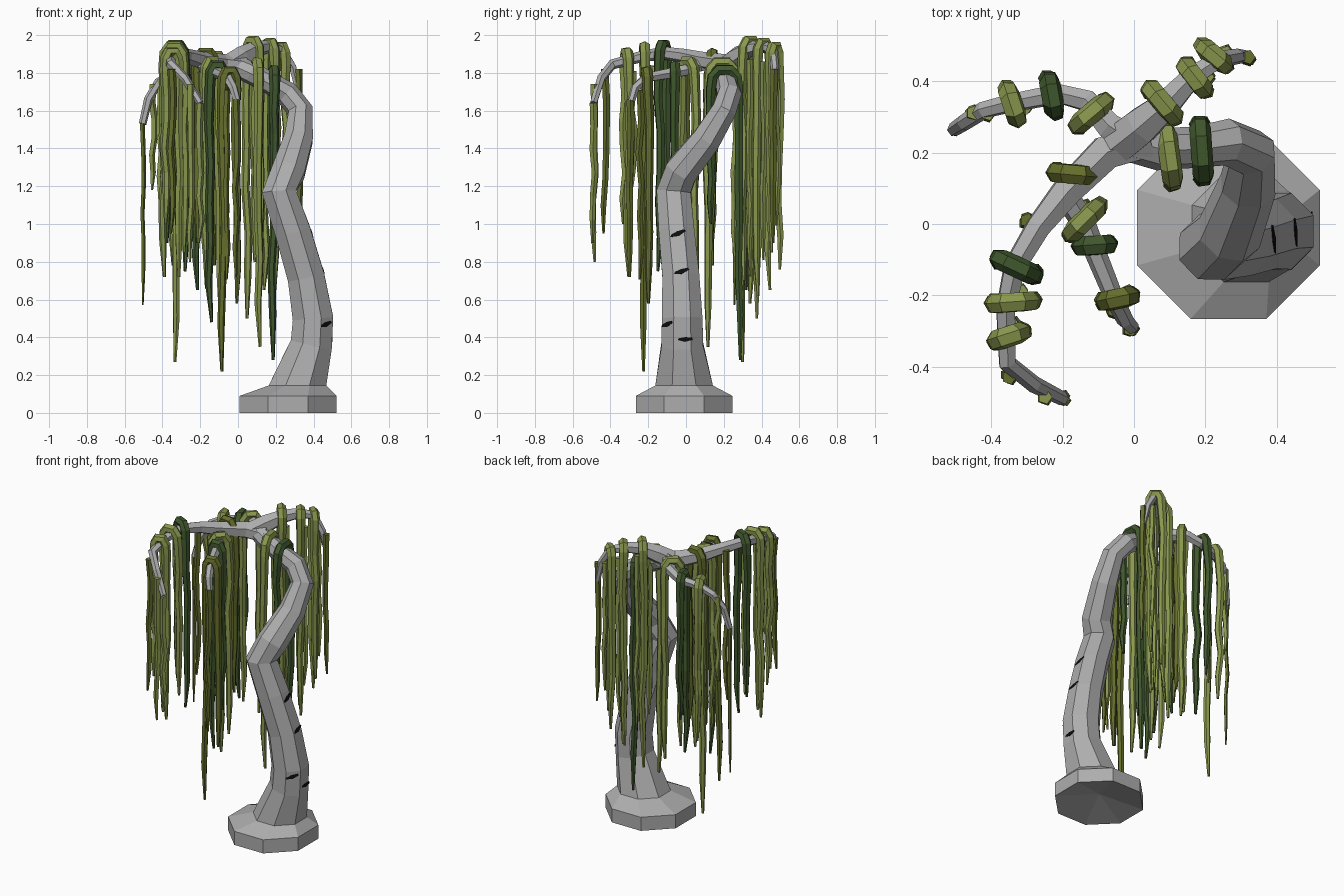
import bpy, math, random
from mathutils import Vector
from mathutils.bvhtree import BVHTree

if "Cube" in bpy.data.objects:
    bpy.data.objects.remove(bpy.data.objects["Cube"])

random.seed(4)


def mat(name, rgb):
    m = bpy.data.materials.new(name)
    m.diffuse_color = (*rgb, 1)
    m.use_nodes = True
    m.node_tree.nodes["Principled BSDF"].inputs["Base Color"].default_value = m.diffuse_color
    return m


BARK = mat("grey bark", (0.42, 0.42, 0.42))
CRACK = mat("black crack", (0.004, 0.004, 0.004))
LIGHT = mat("light olive", (0.25, 0.31, 0.075))
OLIVE = mat("deep olive", (0.13, 0.155, 0.025))
GREEN = mat("dark green", (0.05, 0.095, 0.026))


def tube(name, pts, radii, sides, material, upright=0, turn=0.0):
    """Faceted tube along pts; the first `upright` rings stay level."""
    pts = [Vector(p) for p in pts]
    n = len(pts)
    verts, faces = [], []
    u = t_old = None
    for i, (p, r) in enumerate(zip(pts, radii)):
        a, b = pts[max(i - 1, 0)], pts[min(i + 1, n - 1)]
        t = Vector((0, 0, 1)) if i < upright else (b - a).normalized()
        if u is None:
            ref = Vector((1, 0, 0)) if abs(t.x) < 0.8 else Vector((0, 0, 1))
            u = (ref - t * ref.dot(t)).normalized()
        else:
            u = t_old.rotation_difference(t) @ u
        t_old = t
        v = t.cross(u)
        for k in range(sides):
            ang = math.tau * k / sides + turn
            verts.append(p + (u * math.cos(ang) + v * math.sin(ang)) * r)
    for i in range(n - 1):
        for k in range(sides):
            j = (k + 1) % sides
            faces.append((i * sides + k, i * sides + j,
                          (i + 1) * sides + j, (i + 1) * sides + k))
    faces.append(tuple(reversed(range(sides))))
    faces.append(tuple(range((n - 1) * sides, n * sides)))
    me = bpy.data.meshes.new(name)
    me.from_pydata(verts, [], faces)
    me.materials.append(material)
    ob = bpy.data.objects.new(name, me)
    bpy.context.collection.objects.link(ob)
    return ob


# Trunk with flared octagonal foot, hollow underneath: x, y, z, radius
T = [(.265, -.01, .06, .006), (.265, -.01, 0, .277), (.265, -.01, .09, .277), (.315, -.01, .145, .165),
     (.388, -.02, .36, .12), (.397, -.02, .5, .116), (.36, -.027, .72, .106),
     (.29, -.05, .96, .102), (.218, -.065, 1.17, .098), (.268, -.025, 1.28, .094),
     (.32, .11, 1.45, .082), (.33, .20, 1.60, .07), (.26, .23, 1.69, .066),
     (.17, .215, 1.745, .058), (.07, .21, 1.80, .06), (-.03, .235, 1.845, .055)]
trunk = tube("trunk", [p[:3] for p in T], [p[3] for p in T], 8, BARK, 4, math.pi / 8)

# Branches, all starting at the crown or at the fork
BRANCHES = {
    "branch_back_right": ([(-.05, .22, 1.84), (.02, .275, 1.885), (.09, .335, 1.925), (.165, .415, 1.94),
                           (.235, .46, 1.92), (.29, .47, 1.83), (.32, .47, 1.70)],
                          [.06, .058, .044, .033, .026, .022, .016]),
    "branch_back_left": ([(.0, .23, 1.85), (-.07, .275, 1.855), (-.13, .345, 1.84), (-.21, .365, 1.81),
                          (-.34, .34, 1.79), (-.42, .32, 1.75), (-.475, .285, 1.66), (-.505, .265, 1.53)],
                         [.05, .042, .034, .03, .027, .025, .023, .02]),
    "branch_front_left": ([(.04, .235, 1.83), (-.08, .2, 1.845), (-.19, .09, 1.865), (-.27, -.01, 1.89),
                           (-.335, -.12, 1.905), (-.36, -.24, 1.885), (-.355, -.39, 1.845),
                           (-.28, -.45, 1.77), (-.2, -.49, 1.64)],
                          [.055, .055, .047, .038, .034, .03, .027, .024, .02]),
    "branch_front": ([(-.17, .13, 1.855), (-.185, .07, 1.84), (-.14, 0, 1.815), (-.1, -.1, 1.795),
                      (-.055, -.21, 1.775), (-.025, -.27, 1.72), (-.005, -.29, 1.65)],
                     [.04, .038, .033, .03, .027, .024, .02]),
}
for name, (pts, radii) in BRANCHES.items():
    tube(name, pts, radii, 6, BARK)


def hang(x, y, z, bottom, r):
    """Wavy tapering path straight down from x, y, z."""
    n = 6
    pts, radii = [], []
    for i in range(1, n + 1):
        f = i / n
        pts.append((x + random.uniform(-.009, .009), y + random.uniform(-.009, .009),
                    z + (bottom - z) * f))
        radii.append(r * (1 - .3 * f) if i < n else r * .3)
    return pts, radii


def strand(name, x, y, z, bottom, material, r=.021):
    pts, radii = hang(x, y, z, bottom, r)
    tube(name, [(x, y, z)] + pts, [r] + radii, 5, material)


def drape(name, x, y, top, angle, half, low1, low2, material, tail=True):
    """Moss thrown over a branch, with a tail hanging on both sides."""
    r = .03
    dx, dy = math.cos(math.radians(angle)), math.sin(math.radians(angle))
    w, z = half - r * .8, top - r

    def at(f, dz):
        return (x + dx * w * f, y + dy * w * f, z - dz)
    p1, r1 = hang(*at(-1, .1), low1, .026)
    p2, r2 = hang(*at(1, .1), low2, .026)
    arch = [at(-1, .1), at(-.88, .035), at(-.45, 0), at(.45, 0), at(.88, .035), at(1, .1)]
    tube(name, p1[::-1] + arch + p2, r1[::-1] + [.028, r, r, r, r, .028] + r2, 6, material)
    # thinner tail beneath the arch
    if tail:
        s = random.choice((-1, 1))
        strand(name + "_tail", x - dy * .03 * s + dx * w * .5 * s, y + dx * .03 * s + dy * w * .5 * s,
               z - .1, max(low1, low2) + random.uniform(0, .25), material, .019)


# Draped moss: x, y, top, loop angle, half length, two tail ends, colour
DRAPES = [
    (.08, .34, 2.0, -50, .075, .5, .7, LIGHT), (.17, .41, 1.99, -52, .065, .65, .62, LIGHT),
    (.225, .47, 1.97, -40, .06, .76, .85, LIGHT), (.1, .19, 1.885, -82, .095, .8, .35, LIGHT, False),
    (.19, .205, 1.845, -86, .098, .28, 1.0, GREEN, False),
    (-.12, .31, 1.92, 40, .075, .66, .58, LIGHT, False),
    (-.23, .36, 1.88, -80, .065, .9, .65, GREEN, False), (-.34, .335, 1.86, -72, .065, .78, .27, LIGHT),
    (-.17, .14, 1.935, -5, .075, .9, .78, OLIVE), (-.14, .01, 1.89, 45, .075, .66, .55, LIGHT),
    (-.11, -.06, 1.87, 4, .062, .48, .75, GREEN, False), (-.045, -.21, 1.84, 12, .062, .22, .58, OLIVE),
    (-.33, -.12, 1.98, -25, .077, .9, .75, GREEN, False), (-.34, -.22, 1.97, 4, .077, .72, .85, LIGHT),
    (-.35, -.315, 1.94, 18, .063, 1.0, .72, LIGHT),
]
for i, d in enumerate(DRAPES):
    drape(f"moss_drape_{i + 1}", *d)

# Single hanging strands: x, y, top, bottom, colour
SINGLES = [
    (.32, .468, 1.82, .9, OLIVE), (-.45, .312, 1.74, 1.18, LIGHT), (-.508, .265, 1.54, .57, OLIVE, .014),
    (-.3, .01, 1.89, .9, OLIVE), (-.35, -.43, 1.82, .95, OLIVE), (-.25, -.485, 1.74, .8, LIGHT),
    (-.2, -.49, 1.64, .9, LIGHT), (-.01, -.295, 1.66, .72, OLIVE), (-.41, .31, 1.76, 1.0, LIGHT),
]
for i, s in enumerate(SINGLES):
    strand(f"moss_strand_{i + 1}", *s)

# Thin bark cracks laid on the trunk: height, direction, width, tilt
me = trunk.data
tree = BVHTree.FromPolygons([v.co for v in me.vertices], [p.vertices[:] for p in me.polygons])
for i, (z, ang, w, tilt) in enumerate([(.39, 8, .08, 0), (.47, -48, .08, .25),
                                       (.75, 3, .08, .3), (.95, 3, .08, .4)]):
    k = max(j for j in range(len(T)) if T[j][2] <= z)
    f = (z - T[k][2]) / (T[k + 1][2] - T[k][2])
    c = Vector(T[k][:3]).lerp(Vector(T[k + 1][:3]), f)
    d = Vector((math.cos(math.radians(ang)), math.sin(math.radians(ang)), 0))
    hit, nor, _, _ = tree.ray_cast(c + d, -d)
    if hit is None:
        continue
    side = Vector((0, 0, 1)).cross(nor).normalized()
    up = nor.cross(side)
    side, up = side + up * tilt, up - side * tilt
    verts = [hit + side * a * w / 2 + up * b * .014 + nor * e
             for e in (-.002, .002) for a, b in ((-1, -.3), (0, -1), (1, -.2), (.9, .6), (0, .8), (-.8, .4))]
    faces = [(5, 4, 3, 2, 1, 0), (6, 7, 8, 9, 10, 11)]
    faces += [(j, (j + 1) % 6, (j + 1) % 6 + 6, j + 6) for j in range(6)]
    cm = bpy.data.meshes.new("bark_crack")
    cm.from_pydata(verts, [], faces)
    cm.materials.append(CRACK)
    bpy.context.collection.objects.link(bpy.data.objects.new(f"bark_crack_{i + 1}", cm))
